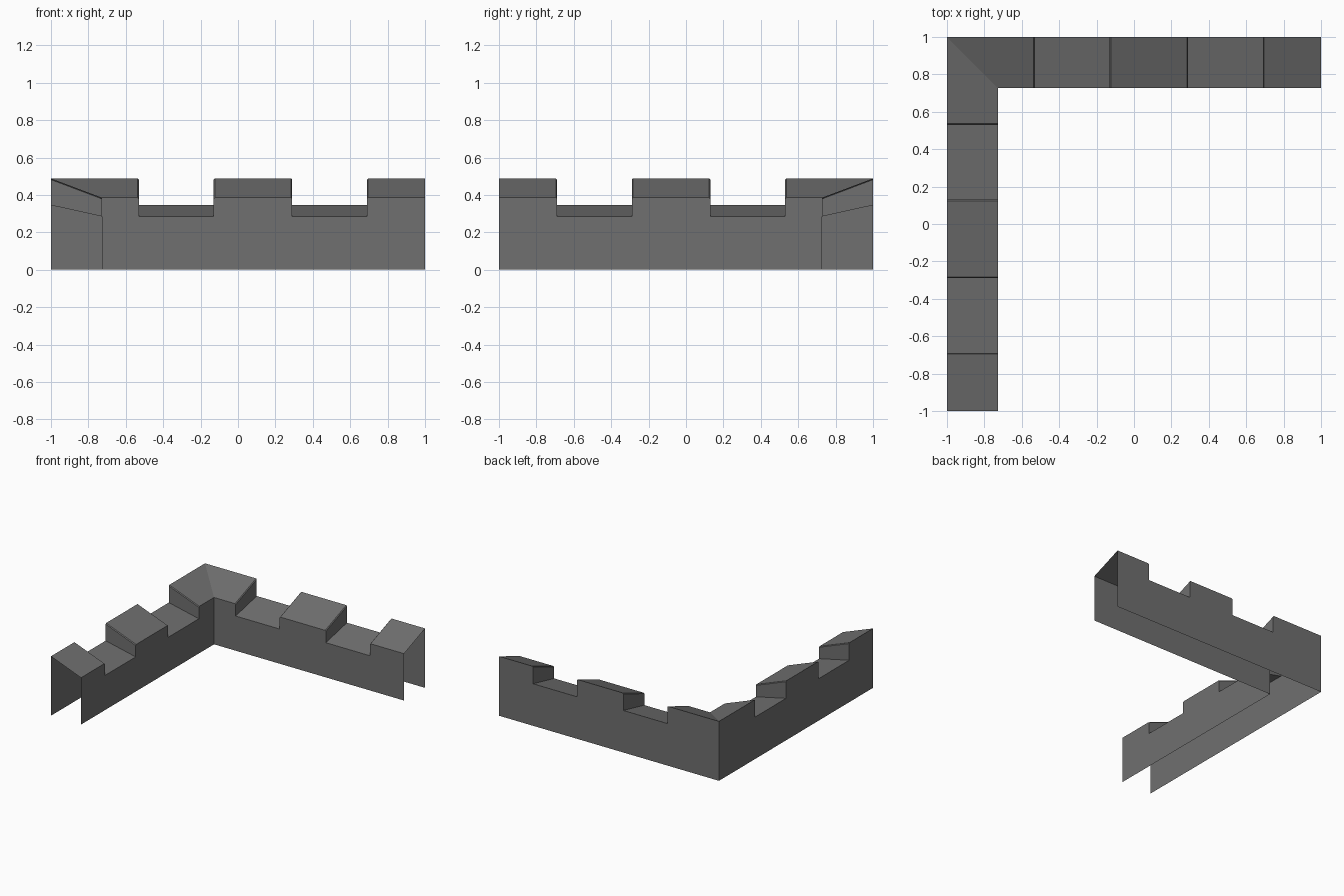
import bpy, bmesh
from mathutils import Vector

if "Cube" in bpy.data.objects:
    bpy.data.objects.remove(bpy.data.objects["Cube"])

stone = bpy.data.materials.new("dark grey stone")
stone.diffuse_color = (0.16, 0.16, 0.16, 1)
stone.use_nodes = True
stone.node_tree.nodes["Principled BSDF"].inputs["Base Color"].default_value = stone.diffuse_color

OUT, INN = 1.0, 0.727            # outer and inner wall planes
LOW = (0.345, 0.285)             # gap heights (outer, inner)
HIGH = (0.488, 0.385)            # merlon heights (outer, inner)
STOPS = [-1.0, -0.53, -0.13, 0.29, 0.69, 1.0]

bm = bmesh.new()


def build_arm(place):
    """One open-ended wall arm; place() maps it to its side of the corner."""
    def quad(pts, facing):
        pts = [place(Vector(p)) for p in pts]
        n = (pts[1] - pts[0]).cross(pts[2] - pts[0])
        if n.dot(place(Vector(facing))) < 0:
            pts.reverse()
        bm.faces.new([bm.verts.new(p) for p in pts])

    for i in range(5):
        a, b = STOPS[i], STOPS[i + 1]
        ai = -INN if i == 0 else a          # mitre at the corner
        merlon = i % 2 == 0
        top = HIGH if merlon else LOW
        for k, (y, s, d) in enumerate(((OUT, a, 1), (INN, ai, -1))):
            levels = [0, LOW[k]] + ([HIGH[k]] if merlon else [])
            for z0, z1 in zip(levels, levels[1:]):
                quad([(s, y, z0), (b, y, z0), (b, y, z1), (s, y, z1)], (0, d, 0))
        # sloped top
        quad([(a, OUT, top[0]), (b, OUT, top[0]),
              (b, INN, top[1]), (ai, INN, top[1])], (0, 0, 1))
        # step between merlon and gap
        if i < 4:
            quad([(b, OUT, LOW[0]), (b, INN, LOW[1]),
                  (b, INN, HIGH[1]), (b, OUT, HIGH[0])],
                 (1 if merlon else -1, 0, 0))


build_arm(lambda p: p)
build_arm(lambda p: Vector((-p.y, -p.x, p.z)))     # mirrored across the corner
bmesh.ops.remove_doubles(bm, verts=bm.verts, dist=1e-4)

# slightly worn top edges on the merlon sides
steps = [f for f in bm.faces if abs(f.normal.z) < 0.01
         and all(v.co.z > 0.2 for v in f.verts)
         and max(v.co.z for v in f.verts) - min(v.co.z for v in f.verts) > 0.18]
worn = {e for f in steps for e in f.edges
        if abs(sum(v.co.z for v in e.verts) - sum(HIGH)) < 0.01
        and abs(e.verts[0].co.z - e.verts[1].co.z) > 0.05}
bmesh.ops.bevel(bm, geom=list(worn), offset=0.006, segments=1, affect='EDGES')

mesh = bpy.data.meshes.new("corner_battlement")
bm.to_mesh(mesh)
bm.free()
mesh.materials.append(stone)
bpy.context.collection.objects.link(bpy.data.objects.new("corner_battlement", mesh))
